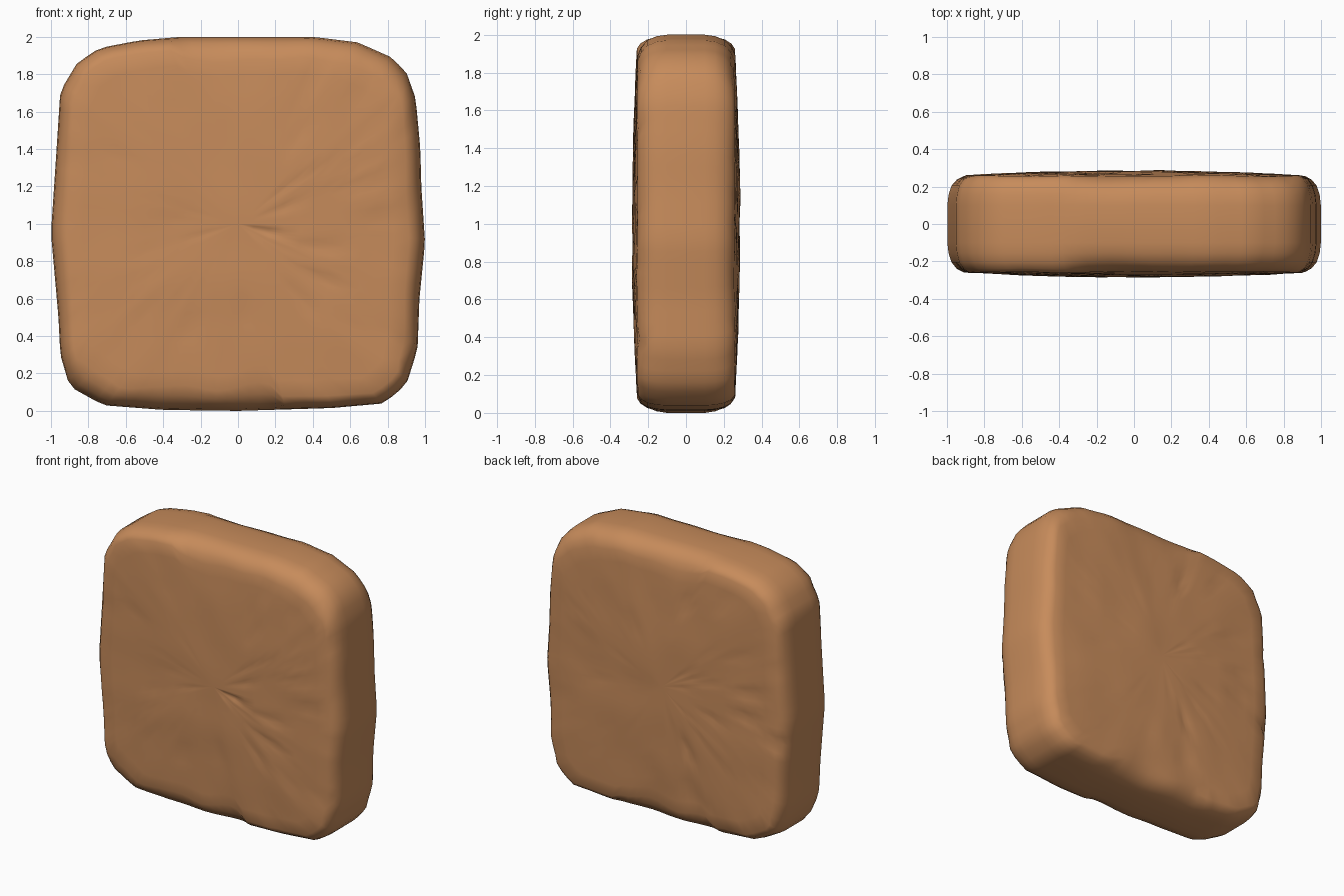
import bpy, bmesh, math
from mathutils import Vector, noise

cube = bpy.data.objects.get("Cube")
if cube:
    bpy.data.objects.remove(cube, do_unlink=True)

clay = bpy.data.materials.new("warm_brown")
clay.use_nodes = True
clay.diffuse_color = (0.57, 0.26, 0.105, 1)
clay.node_tree.nodes["Principled BSDF"].inputs["Base Color"].default_value = clay.diffuse_color

# Worn outline of the slab, as x and z
OUTLINE = [(0, 2), (.4, 2), (.64, 1.97), (.82, 1.89), (.9, 1.81), (.95, 1.67),
           (.975, 1.4), (.98, 1.2), (1, .9), (.97, .6), (.96, .33), (.9, .14),
           (.78, .04), (.5, .015), (0, 0), (-.4, .005), (-.72, .03), (-.9, .13),
           (-.95, .3), (-.96, .5), (-1, .95), (-.97, 1.4), (-.95, 1.71),
           (-.86, 1.86), (-.74, 1.94), (-.53, 1.98), (-.3, 2)]
# Rounded rim, as inset and depth from the middle
RIM = [(0, 0), (0, .1), (.006, .155), (.022, .205), (.05, .24), (.085, .258)]
SEGMENTS = 112
FACE_RINGS = 11
CENTRE = Vector((0, 0, 1))


def resample(points, count):
    pts = [Vector((x, 0, z)) for x, z in points]
    pairs = list(zip(pts, pts[1:] + pts[:1]))
    step = sum((b - a).length for a, b in pairs) / count
    out, carry = [], 0.0
    for a, b in pairs:
        length = (b - a).length
        while carry < length and len(out) < count:
            out.append(a.lerp(b, carry / length))
            carry += step
        carry -= length
    return out


def chip(p, side):
    """Extra rounding where the top and bottom edges are chipped."""
    if abs(p.z - 1) < .8:
        return 1.0
    if p.z > 1:
        worn = p.x > -.35
    else:
        worn = p.x < .25 if side < 0 else abs(p.x) < .4
    return 1.5 + .5 * noise.noise(p * 4) if worn else .85


def roughen(p, side):
    """Shallow lumps on the broad faces, with small pits toward one edge."""
    lump = .007 * noise.noise(p * 3.5 + Vector((side, 0, 0)))
    pit = max(0, noise.noise(Vector((p.x * 7, side * 5, p.z * 12))) - .3)
    weight = .045 if p.x * -side > .15 else .015
    return lump - weight * pit


bm = bmesh.new()
outline = resample(OUTLINE, SEGMENTS)


def ring(inset, depth, side):
    verts = []
    for p in outline:
        out = p - CENTRE
        amount = inset * chip(p, side)
        q = CENTRE + out * max(0, 1 - amount / out.length)
        y = depth + (roughen(q, side) if depth > .22 else 0)
        verts.append(bm.verts.new((q.x, side * y, q.z)))
    return verts


def face_ring(scale, side):
    verts = []
    for p in outline:
        out = p - CENTRE
        edge = 1 - RIM[-1][0] * chip(p, side) / out.length
        q = CENTRE + out * edge * scale
        y = .258 + .026 * (1 - scale ** 2) + roughen(q, side)
        verts.append(bm.verts.new((q.x, side * y, q.z)))
    return verts


def bridge(a, b):
    for i in range(SEGMENTS):
        j = (i + 1) % SEGMENTS
        bm.faces.new((a[i], a[j], b[j], b[i]))


# Middle band, then rim and gently domed face on each side
middle = ring(*RIM[0], 1)
for side in (-1, 1):
    last = middle
    rings = [ring(i, d, side) for i, d in RIM[1:]]
    rings += [face_ring(1 - k / FACE_RINGS, side) for k in range(1, FACE_RINGS)]
    for current in rings:
        bridge(last, current)
        last = current
    hub = bm.verts.new((0, side * (.284 + roughen(CENTRE, side)), 1))
    for i in range(SEGMENTS):
        bm.faces.new((last[i], last[(i + 1) % SEGMENTS], hub))

bmesh.ops.recalc_face_normals(bm, faces=bm.faces)
mesh = bpy.data.meshes.new("worn_slab")
bm.to_mesh(mesh)
bm.free()
mesh.materials.append(clay)
slab = bpy.data.objects.new("worn_slab", mesh)
bpy.context.collection.objects.link(slab)
for polygon in mesh.polygons:
    polygon.use_smooth = True
